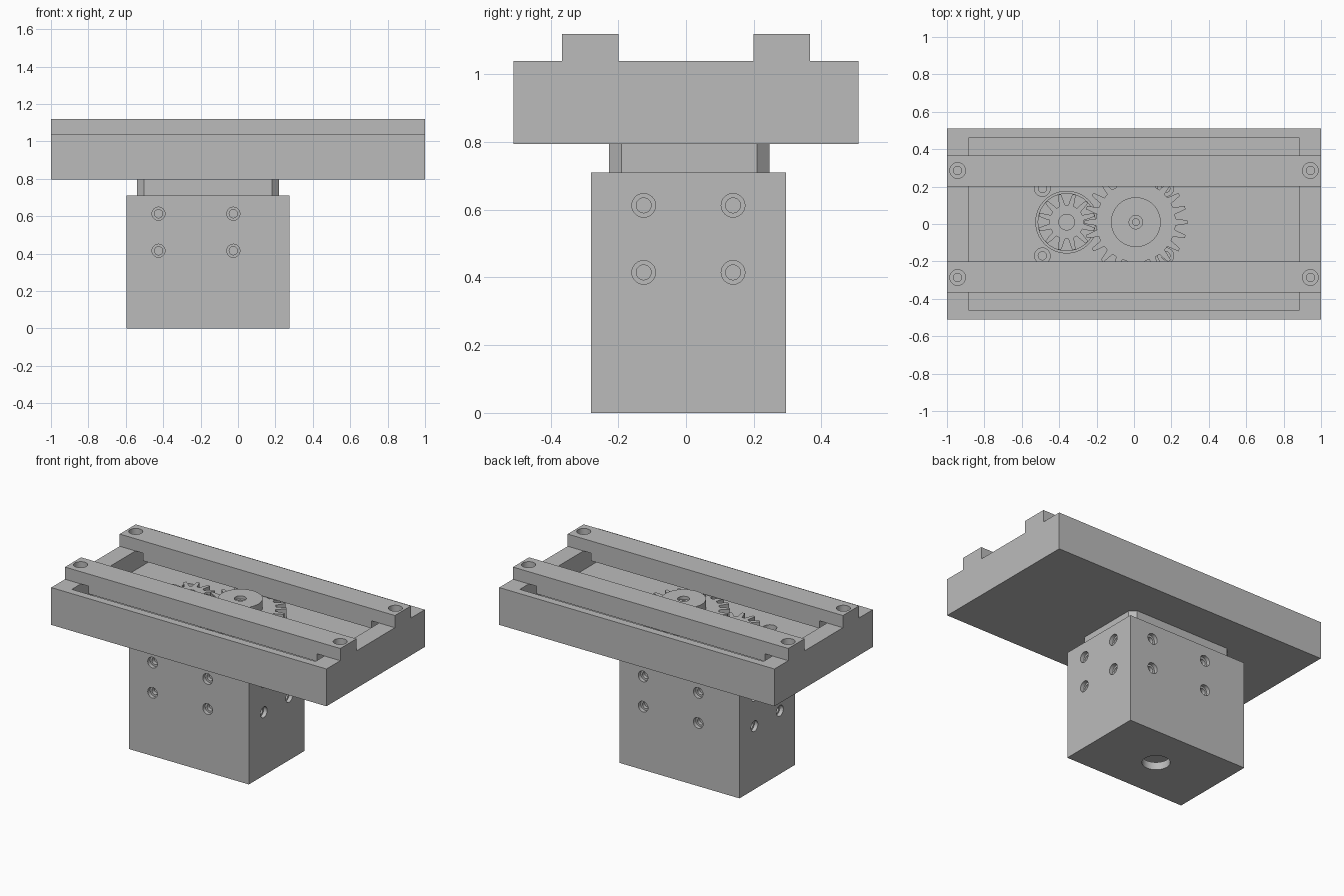
import bpy, math
from mathutils import Matrix, Vector

if "Cube" in bpy.data.objects:
    bpy.data.objects.remove(bpy.data.objects["Cube"])

grey = bpy.data.materials.new("plain grey")
grey.use_nodes = True
grey.diffuse_color = (0.5, 0.5, 0.5, 1)
grey.node_tree.nodes["Principled BSDF"].inputs["Base Color"].default_value = (0.5, 0.5, 0.5, 1)


def prism(name, outline, z0, z1):
    """Extrude a closed outline of (x, y) points from z0 to z1."""
    n = len(outline)
    verts = [(x, y, z) for z in (z0, z1) for x, y in outline]
    faces = [tuple(reversed(range(n))), tuple(range(n, 2 * n))]
    faces += [(i, (i + 1) % n, n + (i + 1) % n, n + i) for i in range(n)]
    mesh = bpy.data.meshes.new(name)
    mesh.from_pydata(verts, [], faces)
    mesh.materials.append(grey)
    obj = bpy.data.objects.new(name, mesh)
    bpy.context.collection.objects.link(obj)
    return obj


def box(name, x0, x1, y0, y1, z0, z1):
    return prism(name, [(x0, y0), (x1, y0), (x1, y1), (x0, y1)], z0, z1)


def circle(x, y, r, n=32):
    return [(x + r * math.cos(math.tau * i / n), y + r * math.sin(math.tau * i / n))
            for i in range(n)]


def cylinder(name, x, y, r, z0, z1, n=32):
    return prism(name, circle(x, y, r, n), z0, z1)


def combine(obj, other, operation="DIFFERENCE"):
    mod = obj.modifiers.new("combine", "BOOLEAN")
    mod.operation = operation
    mod.solver = "EXACT"
    mod.object = other
    bpy.context.view_layer.objects.active = obj
    bpy.ops.object.modifier_apply(modifier=mod.name)
    bpy.data.objects.remove(other)


def bore(obj, point, inward, wide, narrow, step, depth):
    """Cut a stepped screw hole at a surface point."""
    turn = Vector(inward).to_track_quat("Z", "Y").to_matrix().to_4x4()
    for r, length in ((wide, step), (narrow, depth)):
        cutter = cylinder("hole_cutter", 0, 0, r, -0.02, length)
        cutter.data.transform(Matrix.Translation(point) @ turn)
        combine(obj, cutter)


def gear_outline(x, y, teeth, root, tip, phase):
    """Tapered teeth around a centre."""
    shape = ((-0.30, root), (-0.20, (root + tip) / 2), (-0.11, tip),
             (0.11, tip), (0.20, (root + tip) / 2), (0.30, root))
    points = []
    for i in range(teeth):
        for offset, r in shape:
            a = math.tau * (i + offset + phase) / teeth
            points.append((x + r * math.cos(a), y + r * math.sin(a)))
    return points


# Main layout
CX, CY = -0.16, 0.01        # motor housing centre
PX, FLOOR = -0.36, 0.915    # pinion axis and tray floor

# Tray with rectangular pocket, pilot opening and motor screw holes
tray = box("tray", -1, 1, -0.51, 0.51, 0.795, 1.04)
combine(tray, box("pocket_cutter", -0.885, 0.885, -0.46, 0.46, FLOOR, 1.2))
combine(tray, cylinder("pilot_cutter", PX, CY, 0.165, 0.7, 1, 64))
for sx in (-1, 1):
    for sy in (-1, 1):
        bore(tray, (CX + sx * 0.33, CY + sy * 0.18, FLOOR), (0, 0, -1), 0.042, 0.022, 0.04, 0.2)

# Guide rails with a tongue reaching into the pocket
for name, side in (("back_rail", 1), ("front_rail", -1)):
    ya, yb = sorted((side * 0.2, side * 0.367))
    rail = box(name, -1, 1, ya, yb, 1.04, 1.12)
    combine(rail, box("tongue", -0.83, 0.83, ya, yb, 0.99, 1.06), "UNION")
    for x in (-0.943, 0.943):
        bore(rail, (x, side * 0.286, 1.12), (0, 0, -1), 0.042, 0.022, 0.04, 0.1)

# Hollow motor housing with a vent below and screw holes on all four sides
housing = box("motor_housing", -0.595, 0.275, -0.28, 0.295, 0, 0.71)
combine(housing, box("cavity_cutter", -0.54, 0.225, -0.23, 0.245, 0.05, 0.8))
combine(housing, cylinder("vent_cutter", CX, CY, 0.083, -0.1, 0.1))
for z in (0.415, 0.613):
    for k in (-0.2, 0.2):
        bore(housing, (-0.225 + k, -0.28, z), (0, 1, 0), 0.035, 0.022, 0.025, 0.07)
        bore(housing, (-0.095 + k, 0.295, z), (0, -1, 0), 0.035, 0.022, 0.025, 0.07)
    for y in (-0.125, 0.139):
        bore(housing, (-0.595, y, z), (1, 0, 0), 0.035, 0.022, 0.025, 0.07)
        bore(housing, (0.275, y, z), (-1, 0, 0), 0.035, 0.022, 0.025, 0.07)

# Motor body with chamfered corners
hx, hy, c = 0.38, 0.237, 0.037
corners = [(hx - c, -hy), (hx, c - hy), (hx, hy - c), (hx - c, hy),
           (c - hx, hy), (-hx, hy - c), (-hx, c - hy), (c - hx, -hy)]
prism("motor_body", [(CX + x, CY + y) for x, y in corners], 0.12, 0.795)
cylinder("motor_pilot", PX, CY, 0.155, 0.79, 0.87, 64)

# Meshing gears
pinion = prism("pinion", gear_outline(PX, CY, 12, 0.092, 0.153, 0.5), 0.92, 0.98)
bore(pinion, (PX, CY, 0.98), (0, 0, -1), 0.042, 0.022, 0.02, 0.08)
cylinder("motor_shaft", PX, CY, 0.022, 0.86, 0.965)

wheel = prism("drive_gear", gear_outline(0.01, CY, 22, 0.213, 0.275, 0), FLOOR, 0.98)
hub = cylinder("gear_hub", 0.01, CY, 0.133, 0.975, 1.04, 48)
bore(hub, (0.01, CY, 1.04), (0, 0, -1), 0.036, 0.018, 0.02, 0.05)

# Smooth round walls, keep hard edges
bpy.ops.object.select_all(action="DESELECT")
for obj in bpy.context.scene.objects:
    if obj.type == "MESH":
        obj.select_set(True)
        bpy.context.view_layer.objects.active = obj
bpy.ops.object.shade_smooth_by_angle(angle=math.radians(25))
